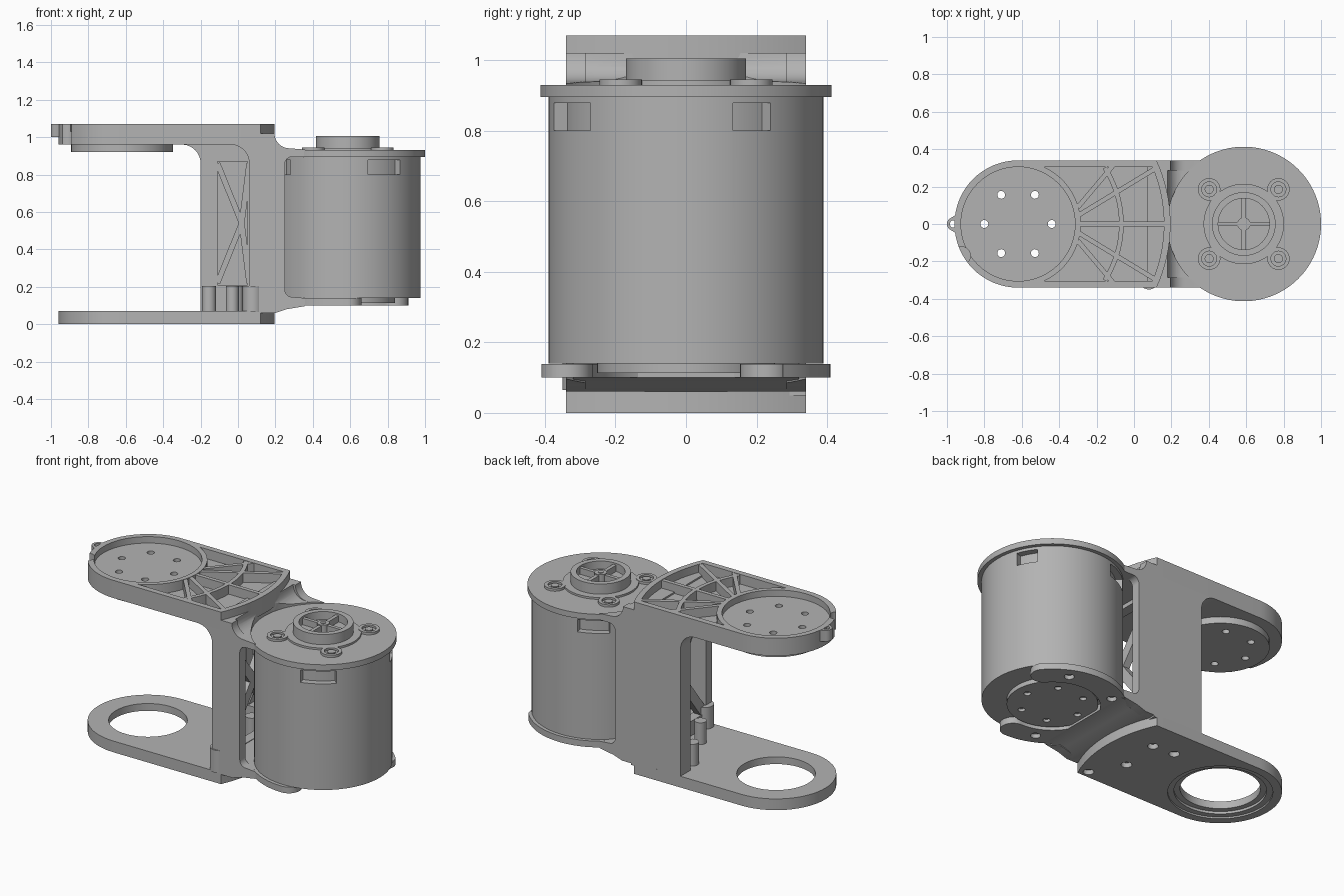
import bpy, bmesh
from math import sin, cos, radians
from mathutils import Vector, Matrix

if "Cube" in bpy.data.objects:
    bpy.data.objects.remove(bpy.data.objects["Cube"])

grey = bpy.data.materials.new("matte_grey")
grey.use_nodes = True
grey.diffuse_color = (0.45, 0.45, 0.45, 1)
grey.node_tree.nodes["Principled BSDF"].inputs["Base Color"].default_value = (0.45, 0.45, 0.45, 1)

MX = 0.587     # motor axis
PX = -0.62     # pivot axis of the two arms
HALF = 0.34    # half width of the bracket
parts = []


def add(name, bm):
    bmesh.ops.recalc_face_normals(bm, faces=bm.faces)
    mesh = bpy.data.meshes.new(name)
    bm.to_mesh(mesh)
    bm.free()
    mesh.materials.append(grey)
    ob = bpy.data.objects.new(name, mesh)
    bpy.context.collection.objects.link(ob)
    parts.append(ob)
    return ob


def arc(cx, cy, r, a0, a1, n=32):
    angles = [radians(a0 + (a1 - a0) * i / n) for i in range(n + 1)]
    return [(cx + r * cos(a), cy + r * sin(a)) for a in angles]


def prism(name, pts, lo, hi, axis="z"):
    """Extrude an outline along z, or an x-z outline along y."""
    place = (lambda u, v: (u, v, lo)) if axis == "z" else (lambda u, v: (u, lo, v))
    bm = bmesh.new()
    face = bm.faces.new([bm.verts.new(place(*p)) for p in pts])
    new = bmesh.ops.extrude_face_region(bm, geom=[face])["geom"]
    shift = Vector((0, 0, hi - lo)) if axis == "z" else Vector((0, hi - lo, 0))
    bmesh.ops.translate(bm, vec=shift, verts=[v for v in new if isinstance(v, bmesh.types.BMVert)])
    return add(name, bm)


def cyl(name, x, y, r, z0, z1, n=64):
    return prism(name, arc(x, y, r, 0, 360 - 360 / n, n - 1), z0, z1)


def box(name, lo, hi):
    return prism(name, [(lo[0], lo[1]), (hi[0], lo[1]), (hi[0], hi[1]), (lo[0], hi[1])], lo[2], hi[2])


def bar(name, p, q, normal, width, depth):
    """Straight rib between two points, lying flat against the normal."""
    p, q, n = Vector(p), Vector(q), Vector(normal)
    d = (q - p).normalized()
    rot = Matrix((d, n.cross(d), n)).transposed().to_4x4()
    bm = bmesh.new()
    bmesh.ops.create_cube(bm, size=1, matrix=Matrix.Translation((p + q) / 2) @ rot
                          @ Matrix.Diagonal(((q - p).length, width, depth, 1)))
    return add(name, bm)


def cut(ob, cutters):
    for c in cutters:
        mod = ob.modifiers.new("cut", "BOOLEAN")
        mod.operation, mod.solver, mod.object = "DIFFERENCE", "EXACT", c
    bpy.context.view_layer.update()
    deps = bpy.context.evaluated_depsgraph_get()
    mesh = bpy.data.meshes.new_from_object(ob.evaluated_get(deps))
    ob.modifiers.clear()
    ob.data = mesh
    for c in cutters:
        parts.remove(c)
        bpy.data.objects.remove(c)


def ring_points(x, y, r, count, start=0):
    return [(x + r * cos(radians(start + 360 * i / count)),
             y + r * sin(radians(start + 360 * i / count))) for i in range(count)]


# Arms: rounded at the pivot, gently arced at the motor end
outline = arc(PX, 0, HALF, 90, 270) + arc(PX, 0, 0.815, -24.66, 24.66, 16)
screws = ring_points(PX, 0, 0.18, 6)
upper = prism("upper_arm", outline, 0.96, 1.07)
pocket = arc(PX, 0, 0.335, -65, 65) + arc(PX, 0, 0.78, 23, -23, 16)
cut(upper, [prism("pocket", pocket, 1.01, 1.2),
            cyl("dish", PX, 0, 0.305, 1.03, 1.2),
            cyl("notch", -0.925, -0.17, 0.05, 0.9, 1.2, 24)]
    + [cyl("hole", x, y, 0.021, 0.8, 1.2, 20) for x, y in screws])

# Pivot boss below the upper arm
boss = cyl("pivot_boss", PX, 0, 0.272, 0.92, 0.965)
cut(boss, [cyl("hole", x, y, 0.021, 0.8, 1.2, 20) for x, y in screws])

# Alignment ear on the tip
ear = prism("tip_ear", arc(-0.965, 0, 0.035, 120, 240, 12)
            + [(-0.95, -0.05), (-0.925, -0.09), (-0.9, -0.16), (-0.9, 0.16), (-0.925, 0.09), (-0.95, 0.05)],
            1.0, 1.069)
cut(ear, [cyl("hole", -0.965, 0, 0.02, 0.9, 1.2, 20),
          cyl("dish", PX, 0, 0.31, 0.9, 1.2),
          cyl("notch", -0.925, -0.17, 0.05, 0.9, 1.2, 24)])

# Ribs inside the arm pocket
prism("arc_rib", arc(PX, 0, 0.565, -33, 33) + arc(PX, 0, 0.54, 33, -33), 1.005, 1.068)
Z = (0, 0, 1)
bar("centre_rib", (-0.3, 0, 1.037), (0.17, 0, 1.037), Z, 0.025, 0.062)
for s in (-1, 1):
    bar("long_rib", (-0.3, 0.045 * s, 1.037), (0.12, 0.3 * s, 1.037), Z, 0.025, 0.062)
    bar("short_rib", (-0.3, 0.09 * s, 1.037), (-0.11, 0.315 * s, 1.037), Z, 0.025, 0.062)

# Lower arm with bearing opening and screw recesses
posts = [(-0.155, 0.16, 0.038), (-0.01, 0.15, 0.038), (-0.03, -0.1, 0.035), (0.08, -0.295, 0.055)]
lower = prism("lower_arm", outline, 0, 0.07)
cut(lower, [cyl("opening", PX, 0, 0.222, -1, 1),
            cyl("seat_wide", PX, 0, 0.29, -1, 0.01),
            cyl("seat_narrow", PX, 0, 0.255, -1, 0.025)]
    + [cyl("recess", x, y, 0.03, -1, 0.03, 24) for x, y, r in posts])
for x, y, r in posts:
    cyl("screw_post", x, y, r, 0.065, 0.205, 32)

# Back wall with a fillet into the upper arm and a ribbed recess inside
fillet = arc(-0.3, 0.86, 0.1, 0, 90, 12)
wall = prism("back_wall", [(0.14, 0.05), (-0.2, 0.05)] + fillet + [(0.14, 0.97)], 0.24, HALF, "y")
cut(wall, [box("recess", (-0.11, 0.1, 0.21), (0.05, 0.305, 0.87))])
for a, b in ((0.86, 0.54), (0.22, 0.54)):
    bar("wall_rib", (-0.11, 0.28, a), (0.02, 0.28, b), (0, 1, 0), 0.03, 0.07)
bar("wall_rib", (0.02, 0.28, 0.54), (0.06, 0.28, 0.86), (0, 1, 0), 0.03, 0.07)
bar("wall_rib", (0.02, 0.28, 0.54), (0.06, 0.28, 0.22), (0, 1, 0), 0.03, 0.07)

# End wall: open frame with crossed braces, filleted under the arm
corner = arc(-0.04, 0.86, 0.1, 0, 90, 12)
end = prism("end_wall", [(0.12, 0.05), (0.06, 0.05)] + corner + [(0.12, 0.97)], -HALF, HALF, "y")
cut(end, [box("window", (-1, -0.28, 0.16), (1, 0.28, 0.87))])
for s in (-1, 1):
    bar("cross_brace", (0.088, -0.29 * s, 0.14), (0.088, 0.29 * s, 0.89), (1, 0, 0), 0.06, 0.045)
    y0, y1 = sorted((s * 0.285, s * HALF))
    # Side cheeks, rounded into the upper and lower motor flanges
    cheek = [(0.1, 0.06), (0.2, 0.06), (0.26, 0.08), (0.38, 0.1), (0.38, 0.138)] \
        + arc(0.29, 0.185, 0.04, 270, 180, 8) + arc(0.29, 0.855, 0.04, 180, 90, 8) \
        + [(0.41, 0.895), (0.41, 0.93)] + arc(0.275, 1.02, 0.08, 270, 180, 8) + [(0.1, 1.02)]
    side = prism("side_cheek", cheek, y0, y1, "y")
    cut(side, [cyl("motor_space", MX, 0, 0.41, 0, 2)])

# Flanges joining the bracket to the motor
top_profile = [(0.07, 0.895), (0.41, 0.895), (0.41, 0.932), (0.34, 0.935)] \
    + arc(0.26, 1.02, 0.08, 270, 180, 10) + [(0.07, 1.02)]
top_flange = prism("upper_flange", top_profile, -0.335, 0.335, "y")
cut(top_flange, [cyl("motor_space", MX, 0, 0.408, 0, 2)])
prism("lower_flange", [(0.07, 0.06), (0.2, 0.06), (0.26, 0.085), (0.36, 0.1), (0.36, 0.138), (0.07, 0.16)],
      -0.32, 0.32, "y")

# Motor body with vent windows
body = cyl("motor_body", MX, 0, 0.39, 0.14, 0.9, 128)
vents = []
for mid, span in ((-59, 30), (29, 18), (119, 27), (209, 18)):
    a, b = mid - span / 2, mid + span / 2
    vents.append(prism("vent", arc(MX, 0, 0.46, a, b, 8) + arc(MX, 0, 0.35, b, a, 8), 0.8, 0.878))
cut(body, vents)
cyl("motor_cover", MX, 0, 0.413, 0.895, 0.93, 128)

# Motor top: raised disc, spoked hub and screw ears
cyl("hub_disc", MX, 0, 0.215, 0.925, 0.942)
hub = cyl("hub_ring", MX, 0, 0.17, 0.93, 1.005)
cut(hub, [cyl("hub_hollow", MX, 0, 0.137, 0.955, 1.2)])
axle = cyl("axle", MX, 0, 0.035, 0.95, 1.0, 32)
for x, y in ((1, 0), (0, 1)):
    bar("spoke", (MX - 0.145 * x, -0.145 * y, 0.972), (MX + 0.145 * x, 0.145 * y, 0.972), Z, 0.022, 0.045)
cyl("axle_tip", MX, 0, 0.016, 0.99, 1.004, 24)
for x, y in ring_points(MX, 0, 0.262, 4, 45):
    screw_ear = cyl("screw_ear", x, y, 0.06, 0.925, 0.945, 32)
    cut(screw_ear, [cyl("hole", x, y, 0.04, 0.932, 1.2, 24)])
    cyl("screw_head", x, y, 0.024, 0.925, 0.942, 24)

# Motor underside: output disc and the partial mounting ring
disc = cyl("output_disc", MX, 0, 0.252, 0.113, 0.145)
cut(disc, [cyl("hole", x, y, 0.02, 0, 0.13, 20) for x, y in ring_points(MX, 0, 0.18, 6)])
ring = prism("mounting_ring", arc(MX, 0, 0.41, 42, 270, 64) + arc(MX, 0, 0.265, 270, 42, 64), 0.1, 0.139)
bores = ring_points(MX, 0, 0.337, 6, 66)[:4]
cut(ring, [cyl("bore", x, y, 0.028, 0, 0.125, 24) for x, y in bores])
for a in (42, 270):
    cyl("ring_end", MX + 0.3375 * cos(radians(a)), 0.3375 * sin(radians(a)), 0.0725, 0.1, 0.139, 32)

# Smooth round surfaces, keep edges crisp
for ob in bpy.context.view_layer.objects:
    ob.select_set(ob in parts)
bpy.context.view_layer.objects.active = parts[0]
bpy.ops.object.shade_smooth_by_angle(angle=radians(30))
